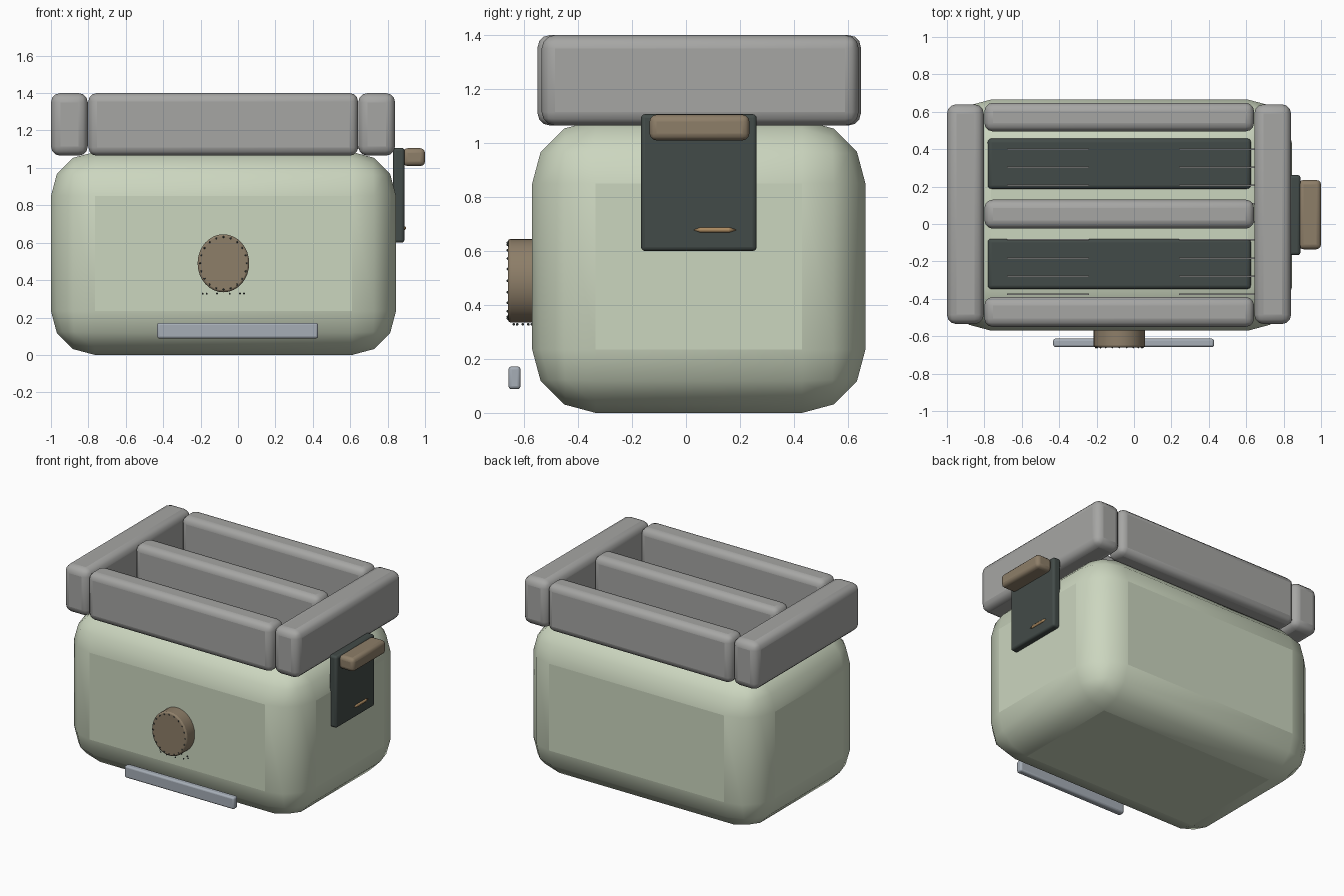
import bpy, math
from mathutils import Vector

if "Cube" in bpy.data.objects:
    bpy.data.objects.remove(bpy.data.objects["Cube"])


def material(name, rgb):
    m = bpy.data.materials.new(name)
    m.diffuse_color = (*rgb, 1)
    m.use_nodes = True
    m.node_tree.nodes["Principled BSDF"].inputs["Base Color"].default_value = m.diffuse_color
    return m


SAGE = material("sage", (0.60, 0.67, 0.52))
DARK = material("charcoal", (0.055, 0.07, 0.065))
BROWN = material("brown", (0.27, 0.21, 0.14))
STEEL = material("steel", (0.38, 0.42, 0.47))
BRASS = material("brass", (0.42, 0.26, 0.12))
CHROME = material("chrome", (0.38, 0.38, 0.37))


def finish(o, name, mat, bevel=0, segments=3):
    o.name = name
    o.data.materials.append(mat)
    if bevel:
        b = o.modifiers.new("bevel", 'BEVEL')
        b.width, b.segments = bevel, segments
    bpy.ops.object.shade_smooth_by_angle(angle=math.radians(40))
    return o


def box(name, lo, hi, mat, bevel=0, segments=3):
    lo, hi = Vector(lo), Vector(hi)
    bpy.ops.mesh.primitive_cube_add(size=1, location=(lo + hi) / 2)
    o = bpy.context.object
    o.scale = hi - lo
    bpy.ops.object.transform_apply(location=False, rotation=False, scale=True)
    return finish(o, name, mat, bevel, segments)


# Rounded body
box("body", (-1, -0.57, 0), (0.845, 0.665, 1.085), SAGE, 0.235)

# Top frame: two end bars and three long bars
for name, x0, x1 in (("left", -1, -0.803), ("right", 0.643, 0.84)):
    box(name + "_end_bar", (x0, -0.535, 1.065), (x1, 0.64, 1.4), CHROME, 0.05)
for name, y0, y1 in (("front", -0.55, -0.39), ("middle", -0.025, 0.13), ("back", 0.495, 0.648)):
    box(name + "_long_bar", (-0.8, y0, 1.065), (0.642, y1, 1.4), CHROME, 0.045)

# Bread slots and the wires over them
for name, y0 in (("front", -0.348), ("back", 0.187)):
    box(name + "_slot", (-0.782, y0, 1.03), (0.625, y0 + 0.27, 1.1), DARK, 0.02)
for i in range(9):
    y = 0.4 - i * 0.097
    for x0 in (-0.68, 0.24):
        box("slot_wire", (x0, y - 0.004, 1.1), (x0 + 0.44, y + 0.004, 1.115), CHROME)

# Control knob with its dots
bpy.ops.mesh.primitive_cylinder_add(vertices=32, radius=1, depth=0.11,
                                    location=(-0.078, -0.605, 0.49),
                                    rotation=(math.pi / 2, 0, 0))
knob = bpy.context.object
knob.scale = (0.138, 0.155, 1)
bpy.ops.object.transform_apply(location=False, rotation=False, scale=True)
finish(knob, "knob", BROWN, 0.01, 2)


def dot(name, loc):
    bpy.ops.mesh.primitive_uv_sphere_add(segments=8, ring_count=6, radius=0.005, location=loc)
    finish(bpy.context.object, name, DARK)


for i in range(20):
    a = math.tau * i / 20
    c, s = math.cos(a), math.sin(a)
    dot("knob_face_dot", (-0.078 + 0.125 * c, -0.66, 0.49 + 0.14 * s))
    if i % 2 == 0:
        dot("dial_dot", (-0.078 + 0.11 * c, -0.605 + 0.035 * s, 0.328))

# Crumb tray handle
box("crumb_tray_handle", (-0.432, -0.658, 0.088), (0.428, -0.613, 0.172), STEEL, 0.012)

# Lever plate, lever and pointer on the right side
box("lever_plate", (0.83, -0.167, 0.6), (0.89, 0.262, 1.107), DARK, 0.015)
box("lever", (0.88, -0.135, 1.01), (1, 0.235, 1.105), BROWN, 0.025)
bpy.ops.mesh.primitive_cylinder_add(vertices=10, radius=0.01, depth=0.11,
                                    location=(0.889, 0.105, 0.678),
                                    rotation=(math.pi / 2, 0, 0))
finish(bpy.context.object, "pointer_shaft", BRASS)
for name, y, sign in (("front", 0.04, 1), ("back", 0.175, -1)):
    bpy.ops.mesh.primitive_cone_add(vertices=10, radius1=0.01, depth=0.03,
                                    location=(0.889, y, 0.678),
                                    rotation=(sign * math.pi / 2, 0, 0))
    finish(bpy.context.object, "pointer_tip_" + name, BRASS)
